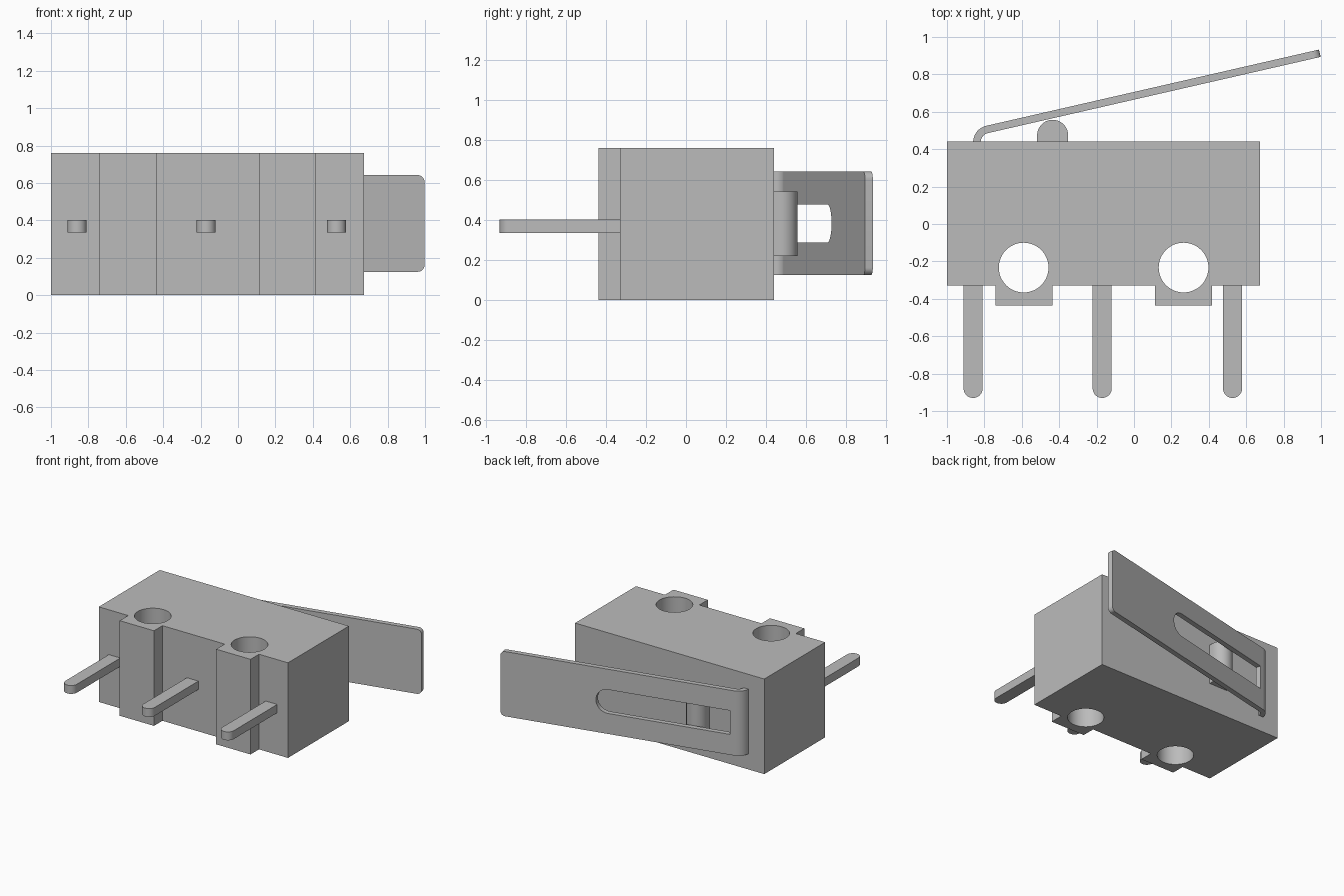
import bpy
import bmesh
from math import cos, sin, pi, radians
from mathutils import Matrix, Vector

cube = bpy.data.objects.get("Cube")
if cube:
    bpy.data.objects.remove(cube, do_unlink=True)

grey = bpy.data.materials.new("light grey")
grey.use_nodes = True
colour = (0.5, 0.5, 0.5, 1)
grey.diffuse_color = colour
grey.node_tree.nodes["Principled BSDF"].inputs["Base Color"].default_value = colour


def arc(cx, cy, r, start, end, steps=16):
    angles = [radians(start + (end - start) * i / steps) for i in range(steps + 1)]
    return [(cx + r * cos(a), cy + r * sin(a)) for a in angles]


def extrude(name, outlines, low, high, matrix=Matrix()):
    """Solid from a closed outline (later outlines are holes), from low to high."""
    curve = bpy.data.curves.new(name, "CURVE")
    curve.dimensions = "2D"
    curve.fill_mode = "BOTH"
    curve.extrude = (high - low) / 2
    for points in outlines:
        spline = curve.splines.new("POLY")
        spline.points.add(len(points) - 1)
        for p, (x, y) in zip(spline.points, points):
            p.co = (x, y, 0, 1)
        spline.use_cyclic_u = True
    temp = bpy.data.objects.new(name + "_outline", curve)
    bpy.context.collection.objects.link(temp)
    deps = bpy.context.evaluated_depsgraph_get()
    mesh = bpy.data.meshes.new_from_object(temp.evaluated_get(deps))
    bpy.data.objects.remove(temp, do_unlink=True)

    bm = bmesh.new()
    bm.from_mesh(mesh)
    bmesh.ops.remove_doubles(bm, verts=bm.verts, dist=0.0005)
    bmesh.ops.translate(bm, verts=bm.verts, vec=(0, 0, (low + high) / 2))
    bmesh.ops.transform(bm, matrix=matrix, verts=bm.verts)
    bmesh.ops.recalc_face_normals(bm, faces=bm.faces)
    bm.to_mesh(mesh)
    bm.free()
    mesh.name = name
    mesh.materials.clear()
    mesh.materials.append(grey)
    obj = bpy.data.objects.new(name, mesh)
    bpy.context.collection.objects.link(obj)
    bpy.ops.object.select_all(action="DESELECT")
    obj.select_set(True)
    bpy.context.view_layer.objects.active = obj
    bpy.ops.object.shade_smooth_by_angle(angle=radians(30))
    return obj


# Housing with two mounting lugs and through holes
front, back, lug = -0.33, 0.44, -0.437
outline = [(-1, back), (-1, front)]
for x0, x1 in ((-0.74, -0.437), (0.113, 0.417)):
    outline += [(x0, front), (x0, lug), (x1, lug), (x1, front)]
outline += [(0.673, front), (0.673, back)]
holes = [arc(x, -0.233, 0.133, 0, 360, 48)[:-1] for x in (-0.59, 0.265)]
extrude("housing", [outline] + holes, 0, 0.76)

# Three terminal pins with rounded tips
for label, x in (("right", -0.86), ("middle", -0.17), ("left", 0.527)):
    r = 0.051
    pin = [(x + r, front + 0.02), (x - r, front + 0.02)] + arc(x, -0.93 + r, r, 180, 360)
    extrude(label + "_terminal", [pin], 0.335, 0.402)

# Domed plunger
r = 0.083
plunger = [(-0.435 - r, 0.42), (-0.435 + r, 0.42)] + arc(-0.435, 0.474, r, 0, 180, 24)
extrude("plunger", [plunger], 0.22, 0.543)

# Lever: slanted plate with rounded free end and a slot
tilt = radians(12.9)
thick, z0, z1 = 0.04, 0.125, 0.642
along = Vector((cos(tilt), sin(tilt), 0))
inward = Vector((sin(tilt), -cos(tilt), 0))
origin = Vector((-0.79, 0.525, 0))
place = Matrix((along, (0, 0, 1), inward)).transposed().to_4x4()
place.translation = origin
length, c = 1.825, 0.038
plate = [(0, z0)] + arc(length - c, z0 + c, c, -90, 0, 8)
plate += arc(length - c, z1 - c, c, 0, 90, 8) + [(0, z1)]
s = 0.095
mid = (z0 + z1) / 2
slot = [(0.03, mid + s), (0.03, mid - s)] + arc(1.078 - s, mid, s, -90, 90)
extrude("lever_plate", [plate, slot], 0, thick, place)

# Lever: curved foot resting on the housing
outer = 0.09
centre = origin + inward * outer
top = 90 + 12.9
foot = arc(centre.x, centre.y, outer, top, 180)
foot += arc(centre.x, centre.y, outer - thick, 180, top)
extrude("lever_foot", [foot], z0, z1)
